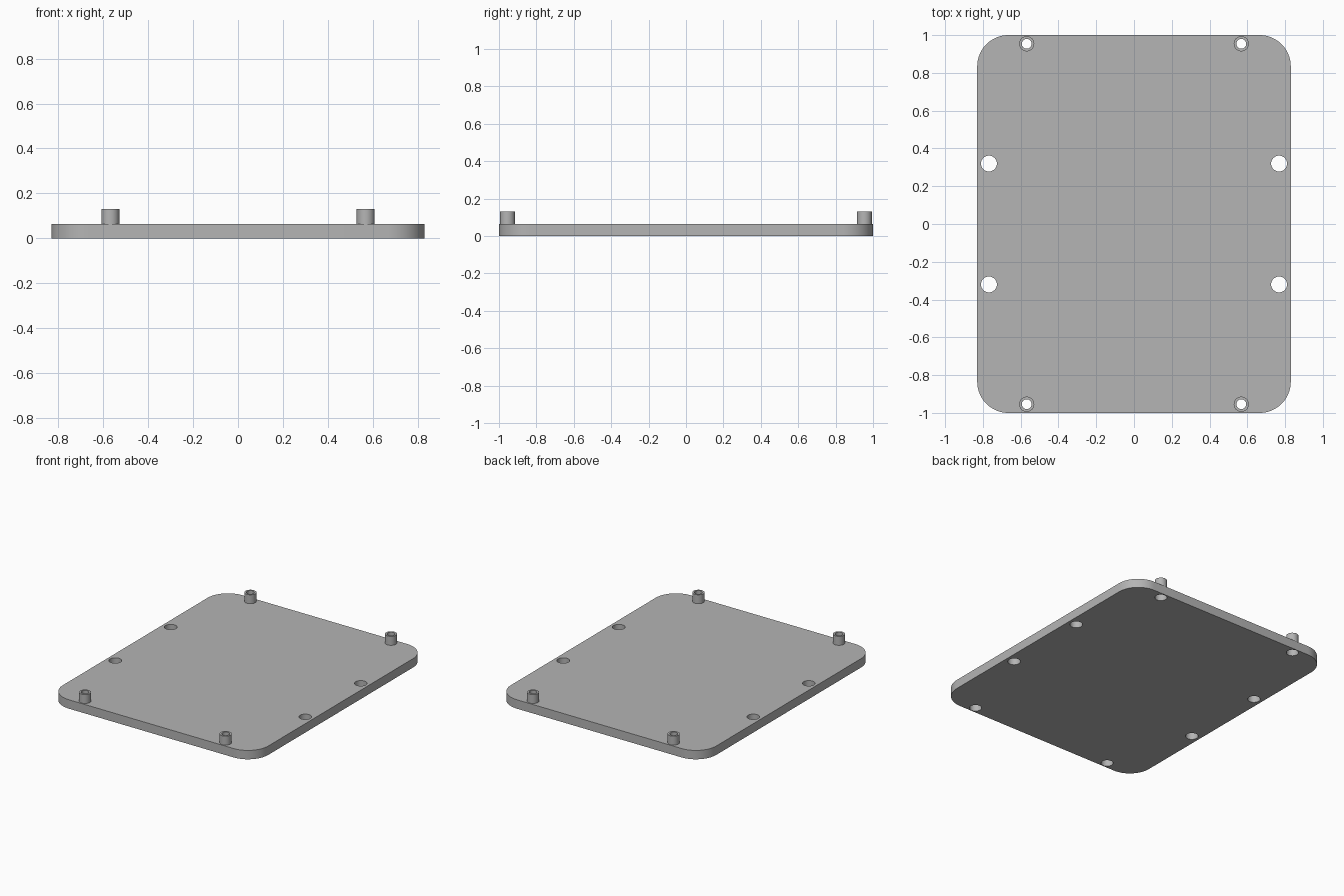
import bpy, bmesh
from math import cos, sin, pi, radians

cube = bpy.data.objects.get("Cube")
if cube:
    bpy.data.objects.remove(cube, do_unlink=True)

HALF_X, HALF_Y, THICK, CORNER = 0.83, 1.0, 0.065, 0.165
POST_R, BORE_R, HOLE_R = 0.04, 0.026, 0.042
SOCKET, TOP = 0.05, 0.13
SIDES = [(1, 1), (-1, 1), (-1, -1), (1, -1)]
POSTS = [(0.568 * sx, 0.954 * sy) for sx, sy in SIDES]
HOLES = [(0.768 * sx, 0.32 * sy) for sx, sy in SIDES]

grey = bpy.data.materials.new("Grey")
grey.use_nodes = True
grey.diffuse_color = (0.46, 0.46, 0.46, 1)
grey.node_tree.nodes["Principled BSDF"].inputs["Base Color"].default_value = grey.diffuse_color


def make_object(name, bm):
    bmesh.ops.recalc_face_normals(bm, faces=bm.faces)
    mesh = bpy.data.meshes.new(name)
    bm.to_mesh(mesh)
    bm.free()
    mesh.materials.append(grey)
    obj = bpy.data.objects.new(name, mesh)
    bpy.context.collection.objects.link(obj)
    return obj


def smooth(obj):
    bpy.ops.object.select_all(action="DESELECT")
    obj.select_set(True)
    bpy.context.view_layer.objects.active = obj
    bpy.ops.object.shade_smooth_by_angle(angle=radians(30))


def add_prism(bm, outline, z0, z1):
    face = bm.faces.new([bm.verts.new((x, y, z0)) for x, y in outline])
    new = bmesh.ops.extrude_face_region(bm, geom=[face])["geom"]
    verts = [v for v in new if isinstance(v, bmesh.types.BMVert)]
    bmesh.ops.translate(bm, verts=verts, vec=(0, 0, z1 - z0))


def arc(cx, cy, r, start, sweep, steps):
    angles = [start + sweep * i / steps for i in range(steps + 1)]
    return [(cx + r * cos(a), cy + r * sin(a)) for a in angles]


# Rounded base plate
outline = []
for i, (sx, sy) in enumerate(SIDES):
    outline += arc(sx * (HALF_X - CORNER), sy * (HALF_Y - CORNER), CORNER,
                   i * pi / 2, pi / 2, 16)
bm = bmesh.new()
add_prism(bm, outline, 0, THICK)
plate = make_object("base_plate", bm)

# Side through-holes and post sockets
bm = bmesh.new()
for centres, radius in ((HOLES, HOLE_R), (POSTS, POST_R)):
    for x, y in centres:
        add_prism(bm, arc(x, y, radius, 0, 2 * pi, 40)[:-1], -0.1, 0.2)
cutter = make_object("hole_cutter", bm)
cutter.hide_render = True
cut = plate.modifiers.new("Holes", "BOOLEAN")
cut.operation = "DIFFERENCE"
cut.solver = "EXACT"
cut.object = cutter
bpy.context.view_layer.objects.active = plate
bpy.ops.object.modifier_apply(modifier=cut.name)
bpy.data.objects.remove(cutter, do_unlink=True)
smooth(plate)

# Hollow posts seated in the sockets
names = ["back_left_post", "back_right_post", "front_right_post", "front_left_post"]
for name, (x, y) in zip(names, POSTS):
    bm = bmesh.new()
    profile = [(BORE_R, SOCKET), (POST_R, SOCKET), (POST_R, TOP), (BORE_R, TOP)]
    ring = [bm.verts.new((r, 0, z)) for r, z in profile]
    edges = [bm.edges.new((ring[i], ring[(i + 1) % 4])) for i in range(4)]
    bmesh.ops.spin(bm, geom=ring + edges, cent=(0, 0, 0), axis=(0, 0, 1),
                   angle=2 * pi, steps=40, use_merge=True)
    bmesh.ops.remove_doubles(bm, verts=bm.verts, dist=0.0001)
    post = make_object(name, bm)
    post.location = (x, y, 0)
    smooth(post)
